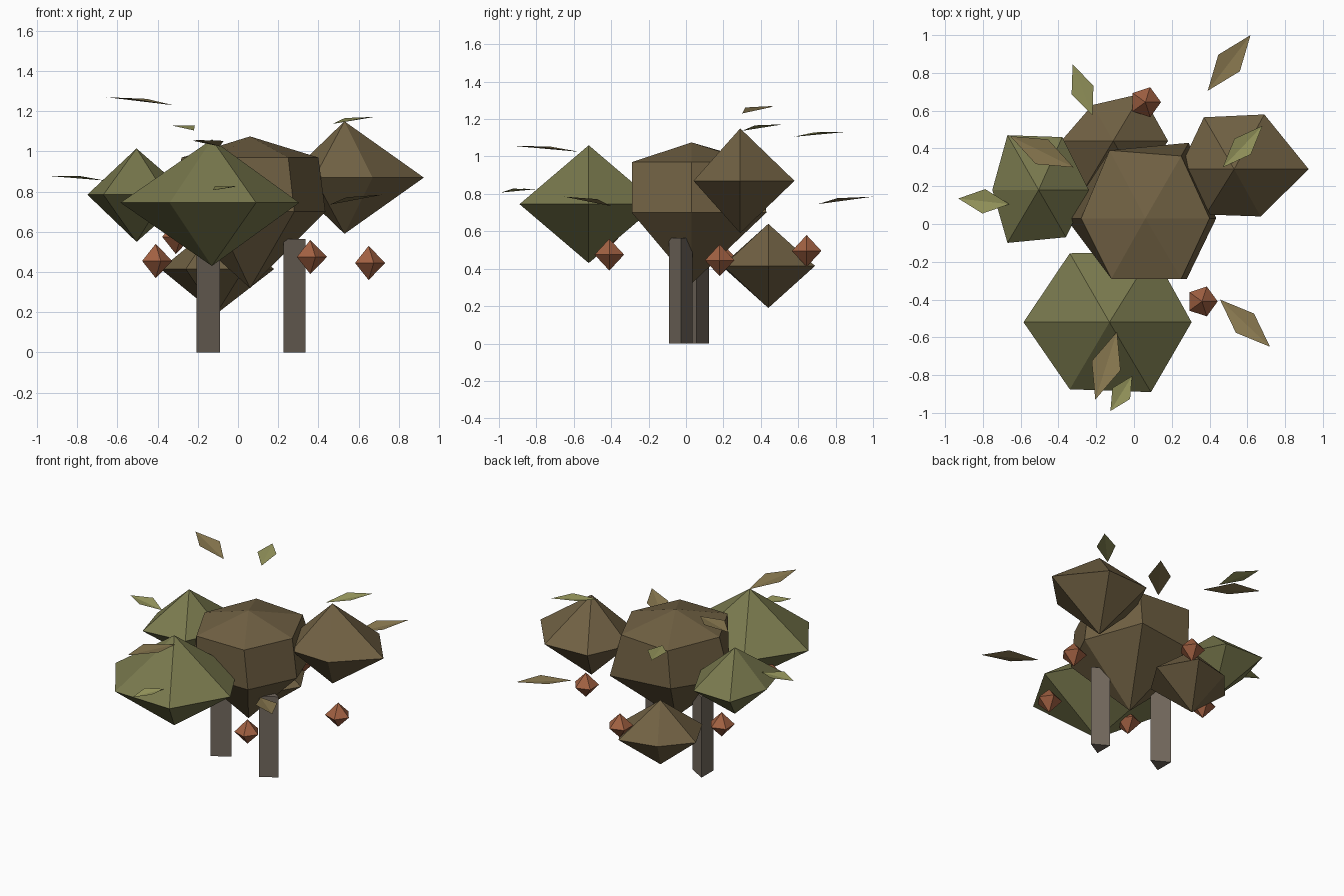
import bpy
from math import cos, sin, pi
from mathutils import Vector


def material(name, rgb):
    m = bpy.data.materials.new(name)
    m.diffuse_color = (*rgb, 1)
    return m


BROWN = material("brown_foliage", (0.165, 0.12, 0.057))
GREEN = material("green_foliage", (0.19, 0.19, 0.075))
FRUIT = material("orange_fruit", (0.36, 0.12, 0.055))
BARK = material("bark", (0.17, 0.14, 0.11))
DRY_LEAF = material("dry_leaf", (0.25, 0.19, 0.08))
FRESH_LEAF = material("fresh_leaf", (0.31, 0.31, 0.11))


def add_mesh(name, verts, faces, mat):
    me = bpy.data.meshes.new(name)
    me.from_pydata(verts, [], faces)
    me.materials.append(mat)
    ob = bpy.data.objects.new(name, me)
    bpy.context.collection.objects.link(ob)
    return ob


def ring(x, y, r, n):
    return [(x + r * cos(2 * pi * i / n), y + r * sin(2 * pi * i / n)) for i in range(n)]


def gem(name, centre, bottom, rings, top, mat):
    """Faceted blob: bottom point, counter-clockwise rings of (z, outline), top point."""
    n = len(rings[0][1])
    verts = [(*centre, bottom)] + [(x, y, z) for z, pts in rings for x, y in pts] + [(*centre, top)]
    last = len(verts) - 1
    faces = []
    for i in range(n):
        j = (i + 1) % n
        faces.append((0, 1 + j, 1 + i))
        for k in range(len(rings) - 1):
            a = 1 + k * n
            faces.append((a + i, a + j, a + n + j, a + n + i))
        faces.append((last - n + i, last - n + j, last))
    return add_mesh(name, verts, faces, mat)


# Main crown with two rings
gem("main_crown", (0.06, 0.03), 0.32, [
    (0.70, [(0.435, 0.03), (0.29, 0.43), (-0.14, 0.37), (-0.36, 0.03), (-0.12, -0.29), (0.28, -0.29)]),
    (0.97, [(0.40, 0.03), (0.25, 0.36), (-0.13, 0.39), (-0.28, 0.03), (-0.12, -0.29), (0.25, -0.29)]),
], 1.075, BROWN)

# Side crowns, each an uneven six-sided double pyramid
gem("front_crown", (-0.13, -0.52), 0.43, [(0.745, [
    (0.305, -0.52), (0.10, -0.15), (-0.34, -0.155), (-0.585, -0.52), (-0.34, -0.875), (0.09, -0.89)])],
    1.06, GREEN)
gem("left_crown", (-0.505, 0.18), 0.55, [(0.785, [
    (-0.24, 0.18), (-0.38, 0.46), (-0.67, 0.47), (-0.75, 0.18), (-0.67, -0.10), (-0.36, -0.07)])],
    1.015, GREEN)
gem("right_crown", (0.53, 0.29), 0.59, [(0.87, [
    (0.925, 0.29), (0.69, 0.58), (0.37, 0.565), (0.24, 0.29), (0.38, 0.05), (0.67, 0.04)])],
    1.15, BROWN)
gem("back_crown", (-0.11, 0.44), 0.19, [(0.415, [
    (0.18, 0.44), (0.04, 0.69), (-0.22, 0.63), (-0.385, 0.44), (-0.26, 0.19), (0.03, 0.20)])],
    0.64, BROWN)

# Fruits
for x, y, z in [(0.36, -0.41, 0.475), (0.65, 0.18, 0.445), (0.06, 0.645, 0.495),
                (-0.41, 0.19, 0.455), (-0.31, -0.43, 0.575)]:
    gem("fruit", (x, y), z - 0.085, [(z, ring(x, y, 0.083, 5))], z + 0.085, FRUIT)

# Three-sided trunks
for x, y, r, h in [(0.263, -0.028, 0.072, 0.565), (-0.167, 0.055, 0.077, 0.565)]:
    base = ring(x, y, r, 3)
    add_mesh("trunk", [(*p, 0) for p in base] + [(*p, h) for p in base],
             [(2, 1, 0), (3, 4, 5), (0, 1, 4, 3), (1, 2, 5, 4), (2, 0, 3, 5)], BARK)


# Floating leaves, creased along the middle
def leaf(base, tip, half_width, mat):
    a, b = Vector(base), Vector(tip)
    side = (b - a).cross(Vector((0, 0, 1))).normalized() * half_width
    mid = a.lerp(b, 0.5) + Vector((0, 0, 0.012))
    add_mesh("leaf", [a, mid + side, b, mid - side], [(0, 1, 2), (0, 2, 3)], mat)


leaf((0.39, 0.705, 0.745), (0.617, 1.0, 0.785), 0.072, DRY_LEAF)
leaf((0.455, -0.40, 0.735), (0.72, -0.65, 0.785), 0.07, DRY_LEAF)
leaf((-0.32, 0.30, 1.23), (-0.655, 0.465, 1.27), 0.073, DRY_LEAF)
leaf((-0.09, -0.57, 1.025), (-0.205, -0.93, 1.057), 0.08, DRY_LEAF)
leaf((0.47, 0.30, 1.137), (0.68, 0.52, 1.172), 0.06, FRESH_LEAF)
leaf((-0.22, 0.575, 1.105), (-0.325, 0.845, 1.13), 0.062, FRESH_LEAF)
leaf((-0.66, 0.105, 0.855), (-0.93, 0.135, 0.877), 0.065, FRESH_LEAF)
leaf((-0.01, -0.805, 0.825), (-0.125, -0.99, 0.807), 0.055, FRESH_LEAF)
